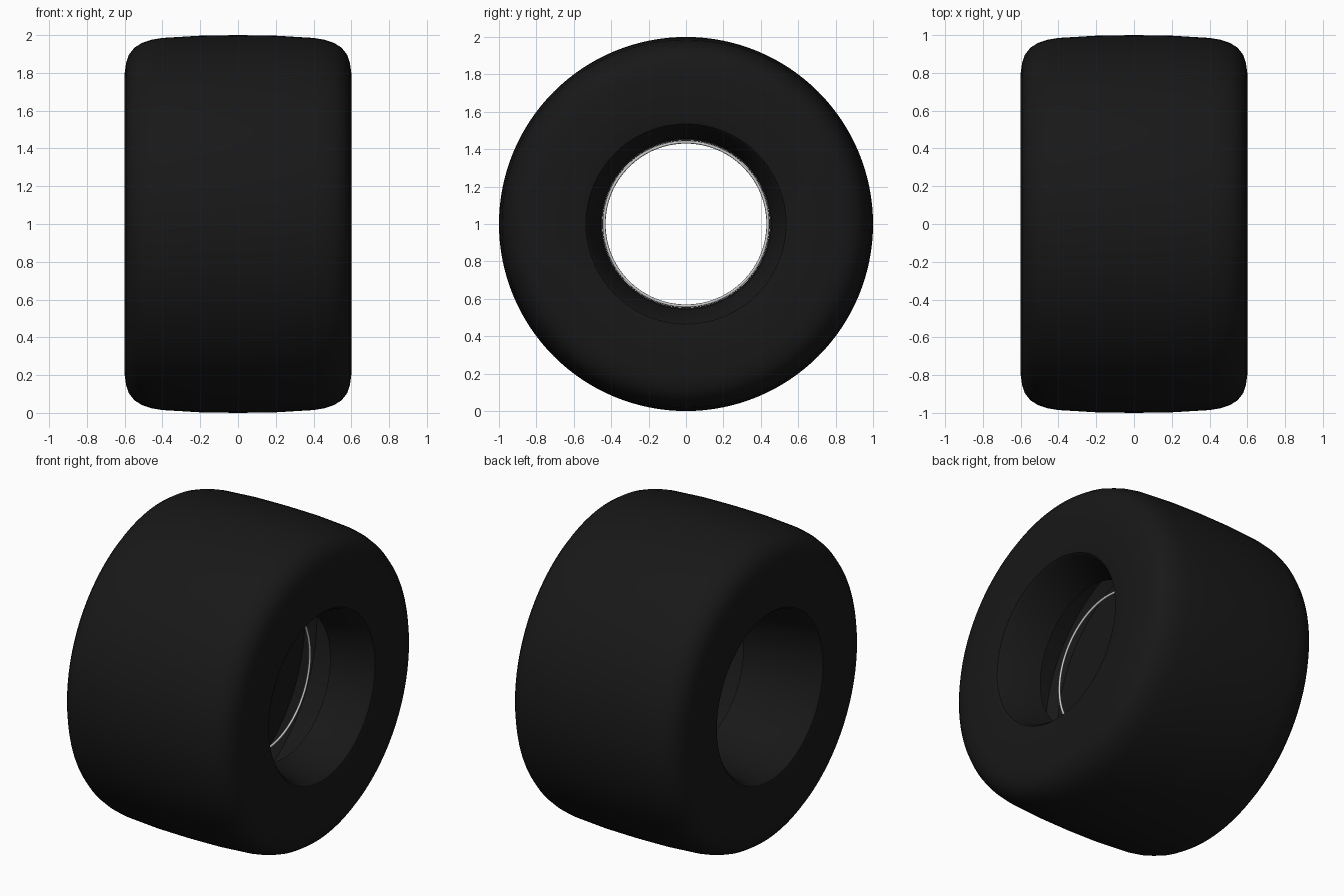
import bpy, bmesh
from math import pi, sin, cos

if "Cube" in bpy.data.objects:
    bpy.data.objects.remove(bpy.data.objects["Cube"])

SEGMENTS = 128


def lathe(name, profile, angle=0.6):
    """Revolve a closed (x, radius) profile around the x axis at z = 1."""
    bm = bmesh.new()
    rings = []
    for i in range(SEGMENTS):
        a = 2 * pi * i / SEGMENTS
        rings.append([bm.verts.new((x, r * cos(a), 1 + r * sin(a))) for x, r in profile])
    n = len(profile)
    for i in range(SEGMENTS):
        a, b = rings[i], rings[(i + 1) % SEGMENTS]
        for j in range(n):
            k = (j + 1) % n
            bm.faces.new((a[j], a[k], b[k], b[j]))
    bmesh.ops.recalc_face_normals(bm, faces=bm.faces)
    mesh = bpy.data.meshes.new(name)
    bm.to_mesh(mesh)
    bm.free()
    obj = bpy.data.objects.new(name, mesh)
    bpy.context.collection.objects.link(obj)
    bpy.ops.object.select_all(action='DESELECT')
    bpy.context.view_layer.objects.active = obj
    obj.select_set(True)
    bpy.ops.object.shade_smooth_by_angle(angle=angle)
    return obj


rubber = bpy.data.materials.new("black_rubber")
rubber.diffuse_color = (0.009, 0.009, 0.009, 1)
rubber.use_nodes = True
rubber.node_tree.nodes["Principled BSDF"].inputs["Base Color"].default_value = rubber.diffuse_color

# Tyre: half of the tread and sidewall, mirrored across the middle
half = [(0.2, 0.997), (0.4, 0.985), (0.46, 0.975), (0.51, 0.958), (0.55, 0.932),
        (0.578, 0.895), (0.592, 0.855), (0.6, 0.8), (0.6, 0.68), (0.598, 0.56),
        (0.592, 0.535), (0.575, 0.52)]
left = [(-x, r) for x, r in reversed(half)]
# Sloping bead walls, with an off-centre hollow between them
hollow = [(0.33, 0.455), (0.33, 0.8), (0.28, 0.85),
          (-0.04, 0.85), (-0.09, 0.8), (-0.09, 0.447)]
tyre = lathe("tyre", [(0.0, 1.0)] + half + hollow + left)
tyre.data.materials.append(rubber)

# Thin grey ring inside the hollow
lathe("inner_ring", [(0.2 + 0.007 * cos(i * pi / 4), 0.438 + 0.008 * sin(i * pi / 4))
                     for i in range(8)], 1.0)
